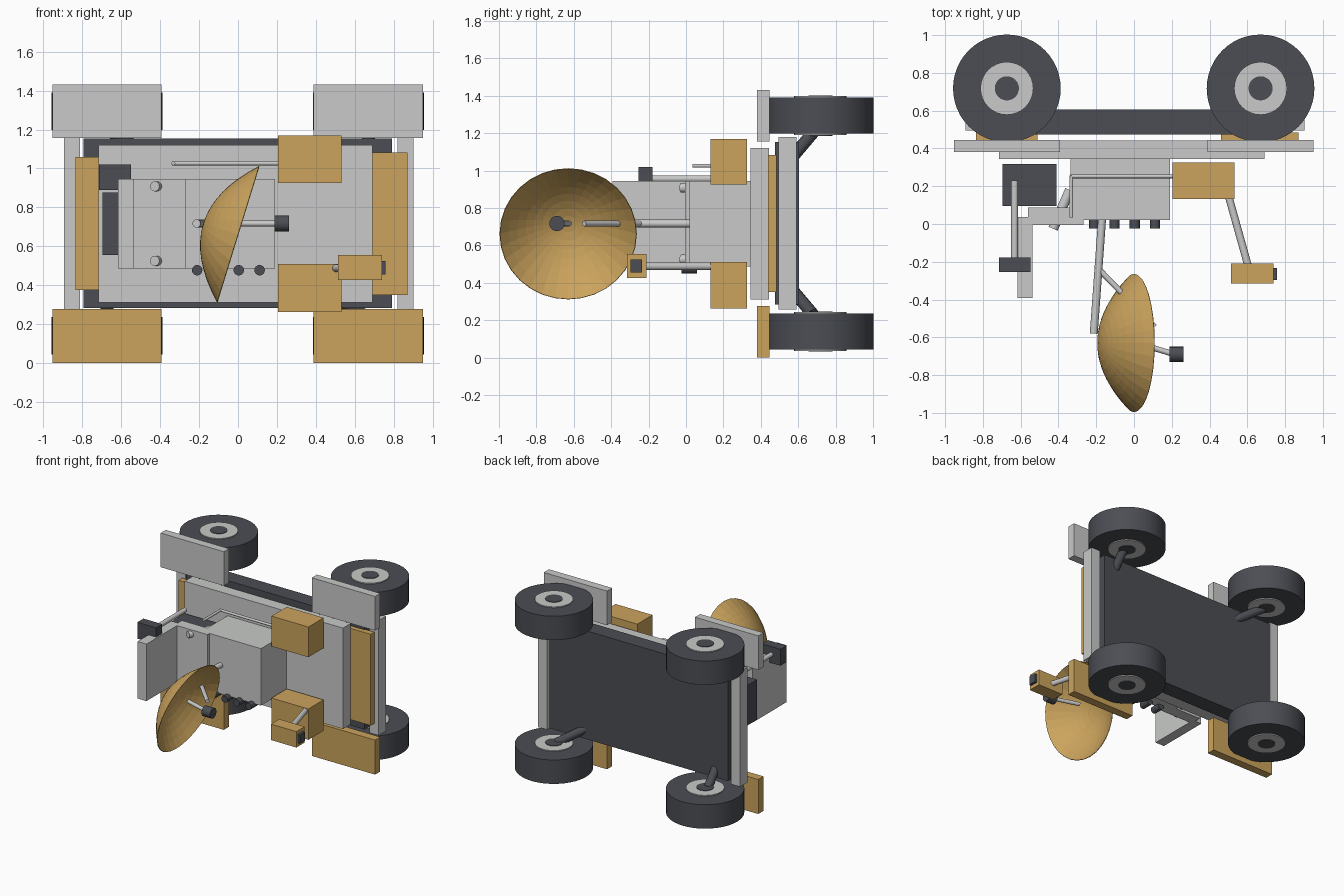
import bpy, bmesh, math
from mathutils import Vector

if "Cube" in bpy.data.objects:
    bpy.data.objects.remove(bpy.data.objects["Cube"])


def material(name, rgb):
    m = bpy.data.materials.new(name)
    m.use_nodes = True
    m.diffuse_color = (*rgb, 1)
    bsdf = next(n for n in m.node_tree.nodes if n.type == 'BSDF_PRINCIPLED')
    bsdf.inputs["Base Color"].default_value = (*rgb, 1)
    return m


LIGHT = material("light_grey", (0.58, 0.59, 0.58))
DARK = material("dark_grey", (0.07, 0.075, 0.088))
GOLD = material("gold_foil", (0.6, 0.37, 0.11))


def finish(name, bm, mat):
    mesh = bpy.data.meshes.new(name)
    bm.to_mesh(mesh)
    bm.free()
    ob = bpy.data.objects.new(name, mesh)
    bpy.context.collection.objects.link(ob)
    mesh.materials.append(mat)
    return ob


def box(name, mat, xs, ys, zs):
    bm = bmesh.new()
    bmesh.ops.create_cube(bm, size=1)
    for v in bm.verts:
        v.co = [a + (b - a) * (c + 0.5) for (a, b), c in zip((xs, ys, zs), v.co)]
    return finish(name, bm, mat)


def rod(name, mat, start, end, radius, sides=16):
    a, b = Vector(start), Vector(end)
    bm = bmesh.new()
    bmesh.ops.create_cone(bm, cap_ends=True, segments=sides, radius1=radius,
                          radius2=radius, depth=(b - a).length)
    turn = (b - a).to_track_quat('Z', 'Y')
    for v in bm.verts:
        v.co = turn @ v.co + (a + b) / 2
    ob = finish(name, bm, mat)
    bpy.context.view_layer.objects.active = ob
    ob.select_set(True)
    bpy.ops.object.shade_smooth_by_angle(angle=math.radians(35))
    ob.select_set(False)
    return ob


# Chassis, cross beams, deck and foil end panels
box("chassis", DARK, (-0.795, 0.79), (0.475, 0.605), (0.283, 1.153))
box("rear_beam", LIGHT, (-0.893, -0.812), (0.495, 0.59), (0.257, 1.18))
box("front_beam", LIGHT, (0.82, 0.902), (0.495, 0.59), (0.257, 1.18))
box("deck", LIGHT, (-0.716, 0.691), (0.345, 0.443), (0.31, 1.12))
box("rear_foil_panel", GOLD, (-0.836, -0.51), (0.438, 0.485), (0.375, 1.06))
box("front_foil_panel", GOLD, (0.46, 0.872), (0.438, 0.485), (0.35, 1.083))

# Wheels with hubs, suspension arms and fenders
for end, x in (("rear", -0.673), ("front", 0.67)):
    for side, z, inward in (("upper", 1.294, -1), ("lower", 0.14, 1)):
        label = f"{end}_{side}"
        for part, mat, radius, half, sides in (("wheel", DARK, 0.285, 0.096, 48),
                                               ("hub", LIGHT, 0.14, 0.104, 32),
                                               ("hub_cap", DARK, 0.064, 0.108, 24)):
            rod(f"{label}_{part}", mat, (x, 0.718, z - half), (x, 0.718, z + half),
                radius, sides)
        lean = 0 if (end == "front") == (side == "upper") else math.copysign(0.2, -x)
        rod(f"{label}_suspension_arm", DARK, (x, 0.68, z + inward * 0.09),
            (x + lean, 0.57, z + inward * 0.22), 0.033)
        box(f"{label}_fender", LIGHT if side == "upper" else GOLD,
            (x - 0.281, x + 0.281), (0.38, 0.446),
            (1.156, 1.43) if side == "upper" else (0.0, 0.277))

# Console, seat and battery
box("console", LIGHT, (-0.335, 0.19), (0.02, 0.35), (0.487, 0.945))
box("seat", LIGHT, (-0.56, -0.268), (-0.005, 0.088), (0.487, 0.945))
box("seat_back", LIGHT, (-0.617, -0.538), (-0.393, 0.036), (0.487, 0.945))
box("battery", DARK, (-0.697, -0.41), (0.095, 0.318), (0.554, 0.877))
for side, z in (("lower", 0.525), ("upper", 0.908)):
    rod(f"{side}_seat_strut", LIGHT, (-0.34, 0.18, z), (-0.428, -0.025, z), 0.026)
for i in range(4):
    x = -0.21 + i * 0.107
    rod(f"knob_{i + 1}", DARK, (x, 0.06, 0.477), (x, -0.025, 0.477), 0.027)

# Equipment boxes and bent handrail
for side, zs in (("upper", (0.925, 1.168)), ("lower", (0.262, 0.51))):
    box(f"{side}_equipment_box", GOLD, (0.205, 0.533), (0.132, 0.325), zs)
rod("handrail", LIGHT, (0.21, 0.252, 1.026), (-0.34, 0.252, 1.026), 0.01)
rod("handrail_post", LIGHT, (-0.332, 0.258, 1.026), (-0.332, 0.035, 1.026), 0.01)

# Rear antenna on its post
rod("rear_post", LIGHT, (-0.632, 0.23, 0.956), (-0.632, -0.2, 0.956), 0.018)
box("rear_sensor", DARK, (-0.715, -0.549), (-0.255, -0.178), (0.888, 1.02))

# Camera on its arm
rod("camera_arm", LIGHT, (0.5, 0.15, 0.488), (0.605, -0.225, 0.488), 0.02)
box("camera", GOLD, (0.513, 0.739), (-0.315, -0.21), (0.426, 0.554))
box("camera_lens", DARK, (0.73, 0.758), (-0.297, -0.234), (0.455, 0.525))

# Dish: paraboloid shell, open toward the front and tilted down
RIM, DEPTH, RINGS, SIDES = 0.367, 0.187, 8, 32
axis = Vector((0.702, 0, -0.216)).normalized()
up = Vector((0.216, 0, 0.702)).normalized()
across = Vector((0, 1, 0))
centre = Vector((0, -0.63, 0.662))
bm = bmesh.new()
apex = bm.verts.new(centre - axis * DEPTH)
rings = []
for i in range(1, RINGS + 1):
    t = i / RINGS
    ring = []
    for j in range(SIDES):
        a = math.tau * j / SIDES
        flat = (up * math.cos(a) + across * math.sin(a)) * RIM * t
        ring.append(bm.verts.new(centre + flat - axis * DEPTH * (1 - t * t)))
    rings.append(ring)
for j in range(SIDES):
    k = (j + 1) % SIDES
    bm.faces.new((apex, rings[0][j], rings[0][k]))
    for inner, outer in zip(rings, rings[1:]):
        bm.faces.new((inner[j], outer[j], outer[k], inner[k]))
bmesh.ops.recalc_face_normals(bm, faces=bm.faces)
dish = finish("dish", bm, GOLD)
shell = dish.modifiers.new("thickness", 'SOLIDIFY')
shell.thickness = 0.004

# Dish mast, brace and feed
rod("dish_mast", LIGHT, (-0.168, 0.04, 0.717), (-0.213, -0.58, 0.717), 0.021)
rod("dish_brace", LIGHT, (-0.2, -0.225, 0.717), (0.11, -0.545, 0.717), 0.015)
rod("feed_rod", LIGHT, (0.0, -0.625, 0.717), (0.2, -0.686, 0.717), 0.015)
rod("feed_head", DARK, (0.188, -0.69, 0.717), (0.263, -0.69, 0.717), 0.041)
